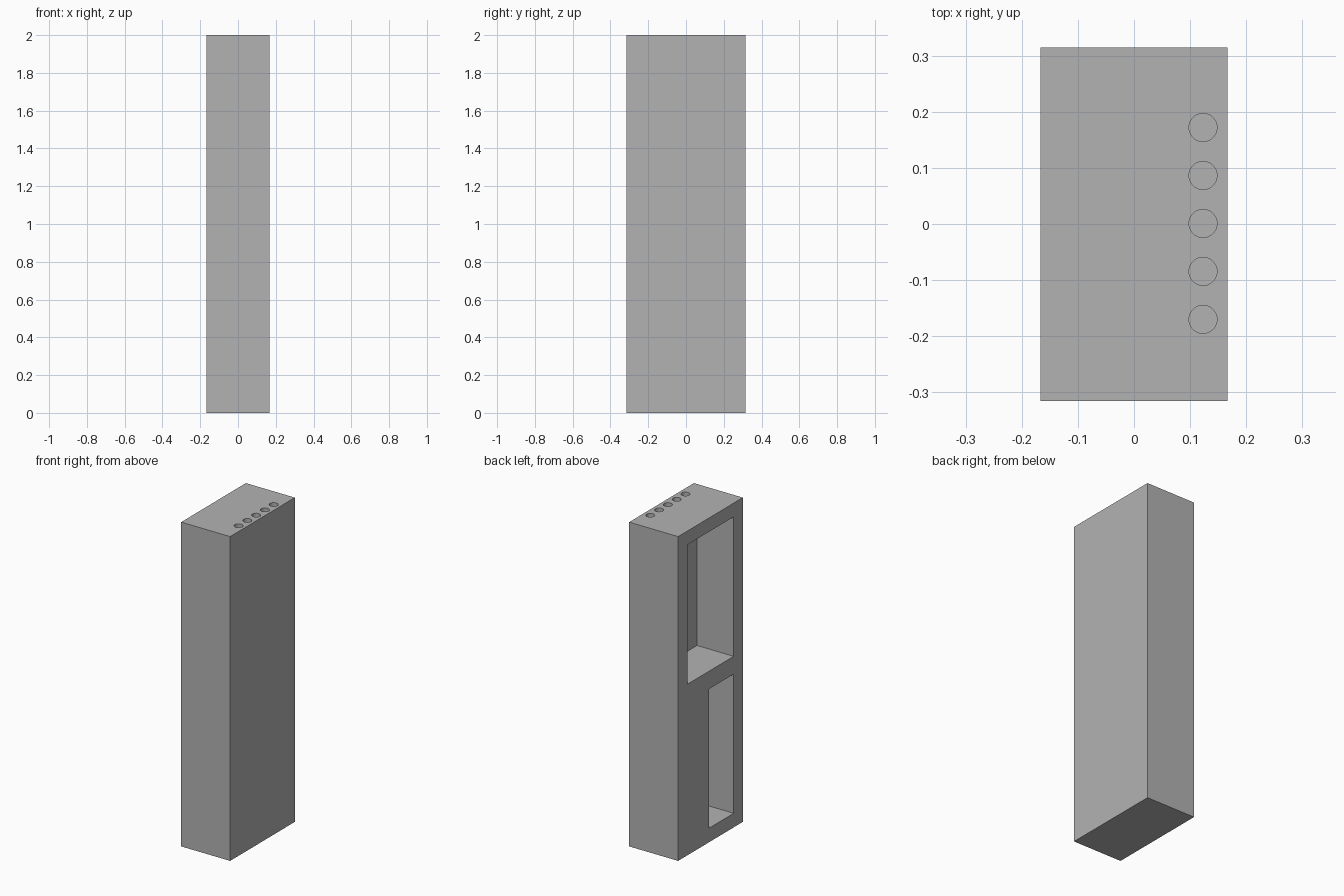
import bpy

if "Cube" in bpy.data.objects:
    bpy.data.objects.remove(bpy.data.objects["Cube"])

grey = bpy.data.materials.new("light grey")
grey.diffuse_color = (0.45, 0.45, 0.45, 1)
grey.use_nodes = True
grey.node_tree.nodes["Principled BSDF"].inputs["Base Color"].default_value = grey.diffuse_color

W, D, H = 0.334, 0.63, 2.0   # overall size
POCKET_DEPTH = 0.25          # pockets open on the left side
HOLE_DEPTH = 0.1


def box(name, lo, hi):
    bpy.ops.mesh.primitive_cube_add(
        size=1, location=[(a + b) / 2 for a, b in zip(lo, hi)])
    ob = bpy.context.object
    ob.name = name
    ob.scale = [b - a for a, b in zip(lo, hi)]
    bpy.ops.object.transform_apply(location=False, rotation=False, scale=True)
    ob.data.materials.append(grey)
    return ob


def cut(target, cutter):
    mod = target.modifiers.new(cutter.name, 'BOOLEAN')
    mod.operation = 'DIFFERENCE'
    mod.solver = 'EXACT'
    mod.object = cutter
    bpy.context.view_layer.objects.active = target
    bpy.ops.object.modifier_apply(modifier=mod.name)
    bpy.data.objects.remove(cutter)


# Solid block
block = box("block", (-W / 2, -D / 2, 0), (W / 2, D / 2, H))

# Wide upper pocket and narrow lower pocket
inner = -W / 2 + POCKET_DEPTH
cut(block, box("upper_pocket", (-0.3, -0.226, 1.055), (inner, 0.226, 1.915)))
cut(block, box("lower_pocket", (-0.3, -0.226, 0.087), (inner, 0.015, 0.945)))

# Row of round holes in the top
for i in range(5):
    bpy.ops.mesh.primitive_cylinder_add(
        vertices=48, radius=0.025, depth=2 * HOLE_DEPTH,
        location=(0.123, 0.001 + (i - 2) * 0.0855, H))
    hole = bpy.context.object
    hole.name = "top_hole"
    hole.data.materials.append(grey)
    cut(block, hole)

# Smooth hole walls, crisp edges elsewhere
bpy.ops.object.select_all(action='DESELECT')
block.select_set(True)
bpy.context.view_layer.objects.active = block
bpy.ops.object.shade_smooth_by_angle()
